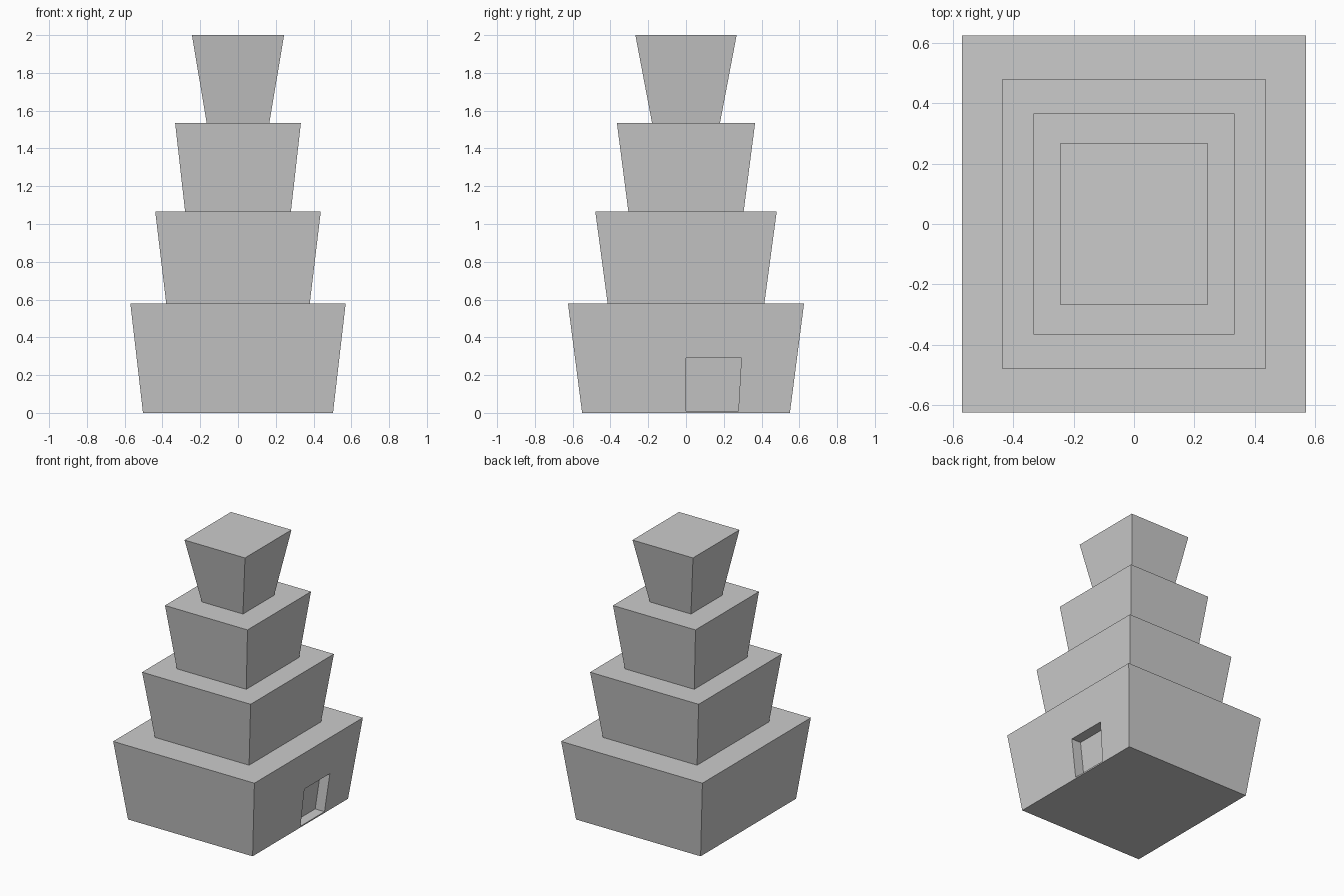
import bpy
import bmesh

cube = bpy.data.objects.get("Cube")
if cube:
    bpy.data.objects.remove(cube, do_unlink=True)

stone = bpy.data.materials.new("plain_grey")
stone.use_nodes = True
GREY = (0.6, 0.6, 0.6, 1)
stone.diffuse_color = GREY
stone.node_tree.nodes["Principled BSDF"].inputs["Base Color"].default_value = GREY


def loft(name, rings):
    """Closed solid through a stack of four-cornered rings."""
    bm = bmesh.new()
    loops = [[bm.verts.new(p) for p in ring] for ring in rings]
    bm.faces.new(loops[0])
    bm.faces.new(loops[-1])
    for low, high in zip(loops, loops[1:]):
        for i in range(4):
            j = (i + 1) % 4
            bm.faces.new((low[i], low[j], high[j], high[i]))
    bmesh.ops.recalc_face_normals(bm, faces=bm.faces)
    mesh = bpy.data.meshes.new(name)
    bm.to_mesh(mesh)
    bm.free()
    mesh.materials.append(stone)
    obj = bpy.data.objects.new(name, mesh)
    bpy.context.collection.objects.link(obj)
    return obj


def rect(x0, x1, y0, y1, z):
    return [(x0, y0, z), (x1, y0, z), (x1, y1, z), (x0, y1, z)]


# Stepped tower: each tier flares outward, then steps in (half x, half y, z)
profile = [
    (0.503, 0.55, 0), (0.57, 0.625, 0.58),
    (0.38, 0.415, 0.58), (0.438, 0.48, 1.065),
    (0.28, 0.305, 1.065), (0.333, 0.366, 1.536),
    (0.166, 0.18, 1.536), (0.244, 0.268, 2),
]
tower = loft("stepped_tower", [rect(-x, x, -y, y, z) for x, y, z in profile])

# Doorway recess on the left wall, its back parallel to the leaning wall
DEPTH = 0.075


def door_ring(z, width):
    wall = 0.503 + 0.067 * z / 0.58
    return rect(wall - DEPTH, wall + DEPTH, 0, width, z)


cutter = loft("doorway_cutter", [door_ring(0.01, 0.277), door_ring(0.29, 0.293)])
cutter.hide_render = True
cutter.hide_viewport = True
cutter.display_type = 'WIRE'

doorway = tower.modifiers.new("doorway", 'BOOLEAN')
doorway.operation = 'DIFFERENCE'
doorway.solver = 'EXACT'
doorway.object = cutter
